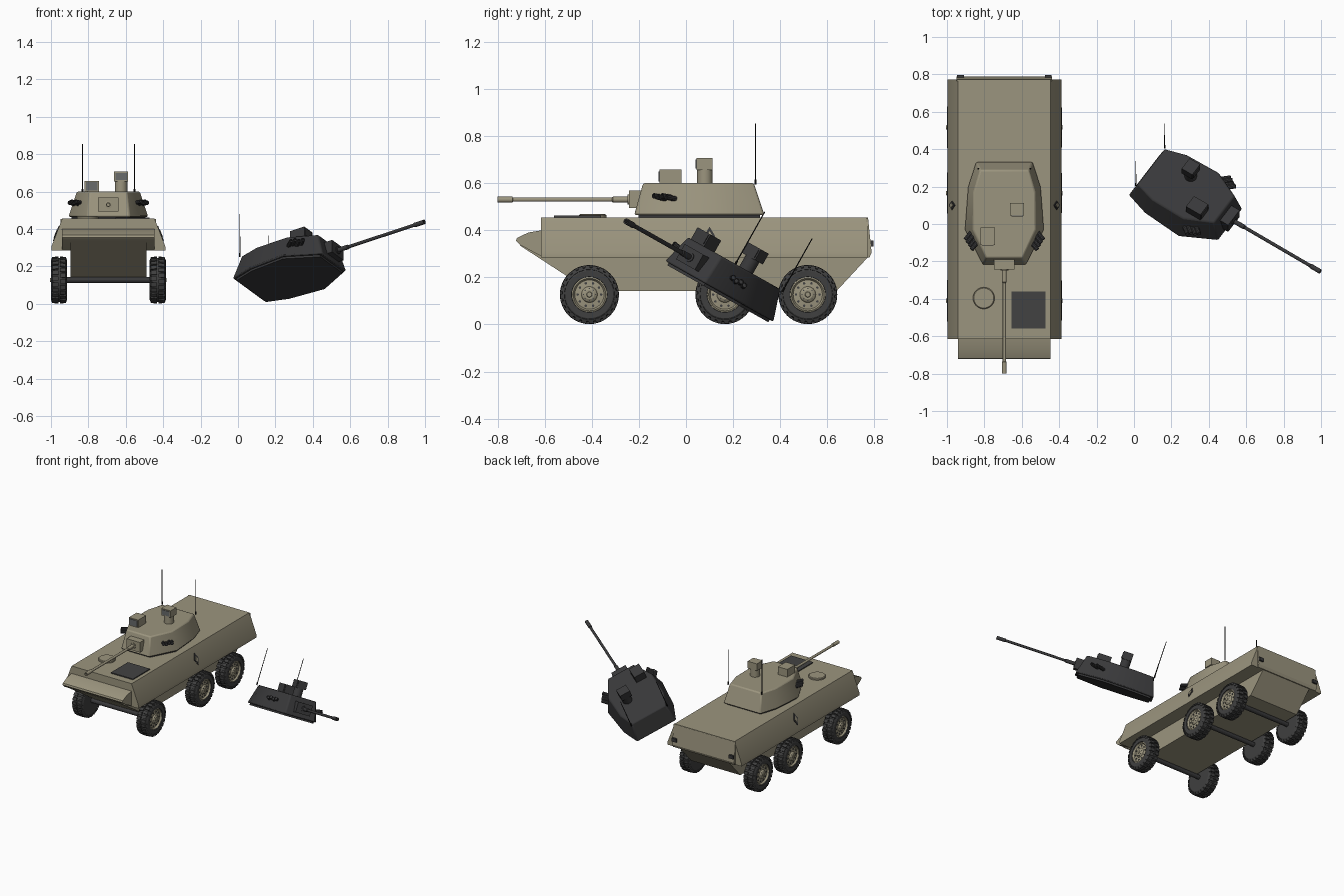
import bpy, bmesh, math
from mathutils import Matrix, Vector

if "Cube" in bpy.data.objects:
    bpy.data.objects.remove(bpy.data.objects["Cube"])


def material(name, rgb):
    m = bpy.data.materials.new(name)
    m.diffuse_color = (*rgb, 1)
    m.use_nodes = True
    m.node_tree.nodes["Principled BSDF"].inputs["Base Color"].default_value = m.diffuse_color
    return m


OLIVE = material("olive_drab", (0.33, 0.30, 0.21))
RUBBER = material("tyre_rubber", (0.05, 0.05, 0.05))
CHARCOAL = material("charcoal", (0.04, 0.04, 0.042))
GRILLE = material("grille_grey", (0.055, 0.055, 0.055))
GLASS = material("glass_grey", (0.14, 0.145, 0.145))
BLACK = material("antenna_black", (0.008, 0.008, 0.008))

VEHICLE = Matrix.Translation((-0.693, 0, 0))


def make(name, bm, mat, mtx=VEHICLE):
    bmesh.ops.recalc_face_normals(bm, faces=bm.faces)
    me = bpy.data.meshes.new(name)
    bm.to_mesh(me)
    bm.free()
    me.materials.append(mat)
    ob = bpy.data.objects.new(name, me)
    bpy.context.collection.objects.link(ob)
    ob.matrix_world = mtx
    return ob


def loft_into(bm, rings):
    vs = [[bm.verts.new(p) for p in r] for r in rings]
    n = len(vs[0])
    for a, b in zip(vs, vs[1:]):
        for i in range(n):
            j = (i + 1) % n
            bm.faces.new((a[i], a[j], b[j], b[i]))
    bm.faces.new(vs[0])
    bm.faces.new(vs[-1])


def loft(name, rings, mat, mtx=VEHICLE):
    bm = bmesh.new()
    loft_into(bm, rings)
    return make(name, bm, mat, mtx)


def side_prism(name, profile, hw, mat):
    return loft(name, [[(x, y, z) for y, z in profile] for x in (-hw, hw)], mat)


def box(name, lo, hi, mat, mtx=VEHICLE):
    (a, b, c), (d, e, f) = lo, hi
    return loft(name, [[(a, b, z), (d, b, z), (d, e, z), (a, e, z)] for z in (c, f)], mat, mtx)


def lathe_into(bm, profile, origin, axis, n):
    """profile: (distance along axis, radius)"""
    q = Vector(axis).to_track_quat('Z', 'Y')
    loft_into(bm, [[Vector(origin) + q @ Vector((r * math.cos(t), r * math.sin(t), a))
                    for t in (2 * math.pi * i / n for i in range(n))] for a, r in profile])


def lathe(name, profile, origin, axis, mat, mtx=VEHICLE, n=24):
    bm = bmesh.new()
    lathe_into(bm, profile, origin, axis, n)
    return make(name, bm, mat, mtx)


# ---- hull ----
section = [(-.247, .455), (.247, .455), (.305, .305), (.305, .285), (-.305, .285), (-.305, .305)]
loft("upper_hull", [[(x, y, z) for x, z in section] for y in (-.615, .772)], OLIVE)
side_prism("nose", [(-.722, .355), (-.718, .367), (-.67, .39), (-.60, .402), (-.60, .287),
                    (-.61, .287), (-.705, .338)], .247, OLIVE)
side_prism("lower_hull", [(-.705, .335), (-.60, .34), (.76, .30), (.772, .285),
                          (.64, .143), (-.41, .143)], .203, OLIVE)
side_prism("rear_plate", [(.765, .452), (.773, .452), (.788, .305), (.779, .285), (.765, .285)],
           .255, OLIVE)
for s in (-1, 1):
    box("rear_lamp", (s * .235 - .018, .775, .332), (s * .235 + .018, .797, .357), CHARCOAL)

# deck details
box("engine_grille", (.038, -.56, .452), (.22, -.36, .462), GRILLE)
lathe("driver_hatch", [(0, .058), (.012, .058), (.016, .053)], (-.11, -.396, .452), (0, 0, 1), OLIVE, n=32)

# diamond markers on the sloping flanks
for s in (-1, 1):
    for nm, k, d, mat in (("diamond_frame", 1, .004, CHARCOAL), ("diamond_centre", .55, .007, OLIVE)):
        pts = [(0, .04), (.024, 0), (0, -.04), (-.024, 0)]
        loft(nm, [[(s * (.278 - .387 * v * k + o), .10 + u * k, .375 + v * k) for u, v in pts]
                  for o in (-.004, d)], mat)

# ---- wheels ----
tyre = bmesh.new()
lathe_into(tyre, [(-.042, .03), (-.042, .10), (-.034, .114), (-.003, .117), (.003, .117), (.034, .114),
                  (.042, .10), (.041, .076), (.02, .072)], (0, 0, 0), (1, 0, 0), 40)
BLOCKS = 24
for i in range(BLOCKS):
    for s in (-1, 1):
        rot = Matrix.Rotation(2 * math.pi * (i + .25 * s) / BLOCKS, 4, 'X')
        loft_into(tyre, [[rot @ Vector((s * x, y, z)) for x, z in
                          ((.004, .112), (.004, .125), (.036, .123), (.043, .106), (.038, .104))]
                         for y in (-.0105, .0105)])
rim = bmesh.new()
lathe_into(rim, [(.0, .074), (.036, .075), (.039, .069), (.028, .062), (.031, .034), (.038, .030),
                 (.044, .020), (.044, .012), (.048, .010)], (0, 0, 0), (1, 0, 0), 32)
bolts = bmesh.new()
for count, rad, size, x in ((10, .05, .0055, .027), (8, .025, .003, .036)):
    for i in range(count):
        t = 2 * math.pi * i / count
        lathe_into(bolts, [(0, size), (.006, size)],
                   (x, rad * math.cos(t), rad * math.sin(t)), (1, 0, 0), 8)
masters = [make("tyre", tyre, RUBBER), make("rim", rim, OLIVE), make("wheel_bolts", bolts, GRILLE)]
first = True
for y in (-.41, .165, .517):
    lathe("axle", [(-.25, .016), (.25, .016)], (0, y, .127), (1, 0, 0), CHARCOAL, n=12)
    for s in (-1, 1):
        place = VEHICLE @ Matrix.Translation((s * .264, y, .127))
        if s < 0:
            place = place @ Matrix.Rotation(math.pi, 4, 'Z')
        for m in masters:
            ob = m
            if not first:
                ob = m.copy()
                bpy.context.collection.objects.link(ob)
            ob.matrix_world = place
        first = False


# ---- turret, mounted and loose ----
def ring(half, z):
    return [(x, y, z) for x, y in half] + [(-x, y, z) for x, y in reversed(half)]


def turret(prefix, mtx, body, dark, glass):
    def nm(part):
        return prefix + "_" + part
    base = [(.152, .333), (.195, .20), (.213, -.03), (.115, -.22)]
    top = [(.13, .288), (.165, .17), (.168, -.03), (.098, -.182)]
    shell = loft(nm("turret_shell"), [ring(base, .465), ring(top, .60)], body, mtx)
    bev = shell.modifiers.new("soft_edges", 'BEVEL')
    bev.width, bev.segments = .008, 2
    loft(nm("turret_ring"), [ring([(x * .93, y * .93 + .004) for x, y in base], z)
                             for z in (.453, .467)], dark, mtx)
    # gun
    box(nm("mantlet"), (-.055, -.243, .494), (.055, -.16, .568), body, mtx)
    lathe(nm("gun_barrel"), [(0, .021), (.008, .021), (.009, .0125), (.07, .0125), (.075, .009), (.495, .009),
                             (.497, .0125), (.56, .0125), (.56, .007), (.54, .007)],
          (0, -.24, .53), (0, -1, 0), body, mtx, 16)
    # sight boxes with glass fronts
    box(nm("gunner_sight"), (-.127, -.112, .59), (-.05, -.02, .657), body, mtx)
    box(nm("gunner_sight_glass"), (-.120, -.116, .606), (-.057, -.11, .65), glass, mtx)
    lathe(nm("periscope_post"), [(0, .033), (.07, .033)], (.068, .08, .595), (0, 0, 1), body, mtx)
    box(nm("periscope_head"), (.03, .045, .655), (.106, .113, .707), body, mtx)
    box(nm("periscope_glass"), (.037, .041, .663), (.099, .047, .70), glass, mtx)
    # smoke launchers and antennas on both sides
    for s in (-1, 1):
        bm = bmesh.new()
        for i in range(4):
            lathe_into(bm, [(0, .0115), (.05, .0115), (.05, .008), (.04, .008)],
                       (s * (.178 - .011 * i), -.045 - .018 * i, .533 + .006 * (i % 2)),
                       (s * .6, -.75, .15), 10)
        make(nm("smoke_launchers"), bm, CHARCOAL, mtx)
        lathe(nm("antenna"), [(0, .005), (.02, .005), (.021, .0028), (.26, .0022)],
              (s * .139, .295, .594), (0, 0, 1), BLACK, mtx, 8)


turret("mounted", VEHICLE, OLIVE, CHARCOAL, GLASS)

# loose turret leans on its rear corner beside the vehicle
up = Vector((0, .49, .87)).normalized()
back = Vector((-.83, .48, -.28))
back = (back - up * back.dot(up)).normalized()
right = back.cross(up)
lean = Matrix((right, back, up)).transposed().to_4x4()
turret("loose", Matrix.Translation((.332, -.127, -.242)) @ lean, CHARCOAL, CHARCOAL, CHARCOAL)

# crisp edges, smooth round parts
bpy.ops.object.select_all(action='SELECT')
bpy.context.view_layer.objects.active = masters[0]
bpy.ops.object.shade_smooth_by_angle(angle=math.radians(28))
